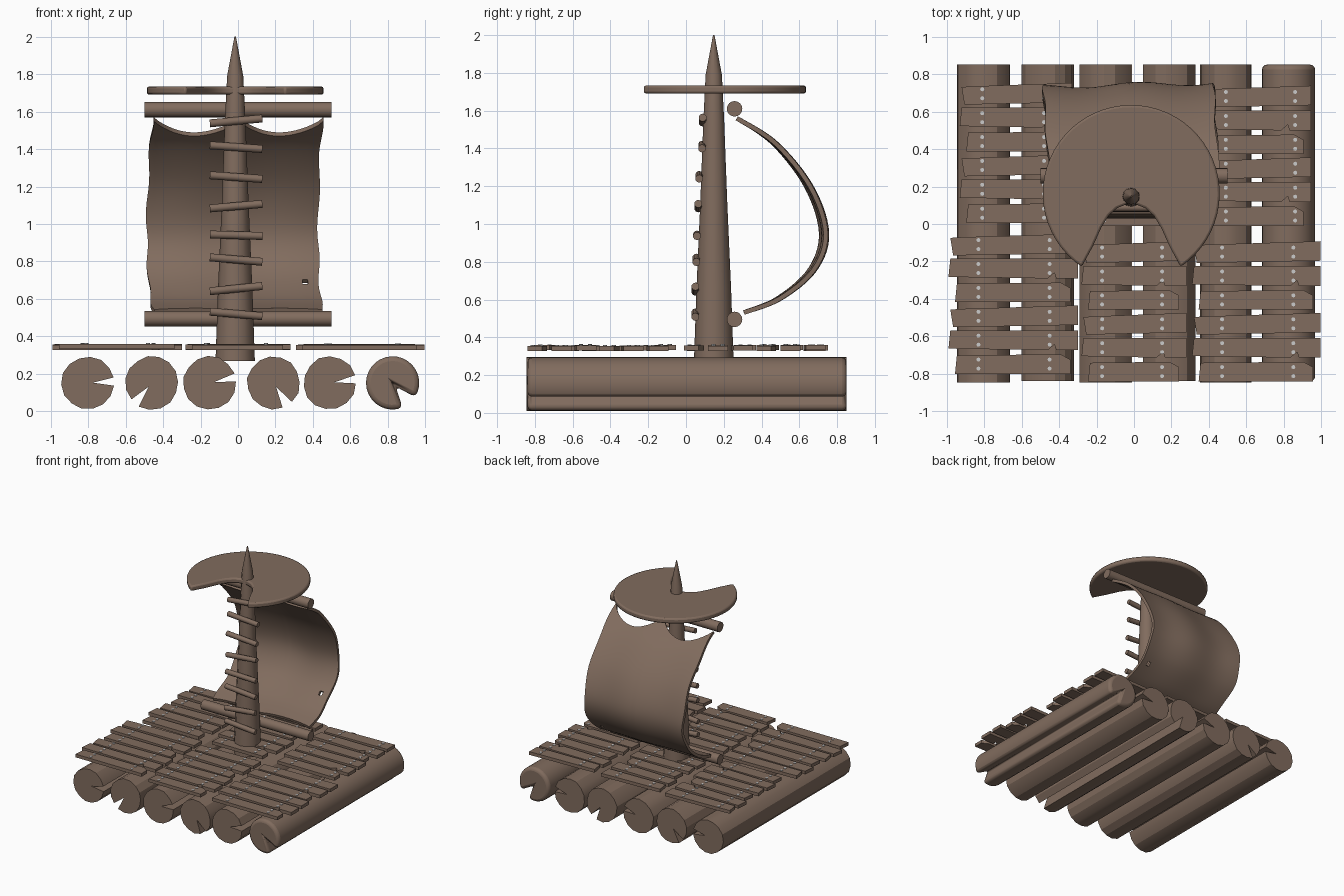
import bpy, bmesh, math, random
from mathutils import Vector, Matrix

if "Cube" in bpy.data.objects:
    bpy.data.objects.remove(bpy.data.objects["Cube"])
random.seed(4)


def material(name, rgb):
    m = bpy.data.materials.new(name)
    m.diffuse_color = (*rgb, 1)
    m.use_nodes = True
    m.node_tree.nodes["Principled BSDF"].inputs["Base Color"].default_value = m.diffuse_color
    return m


WOOD = material("brown_wood", (0.22, 0.15, 0.112))
NAIL = material("pale_nail", (0.6, 0.6, 0.6))


def finish(bm, name, mat=WOOD, angle=30):
    bmesh.ops.recalc_face_normals(bm, faces=bm.faces)
    me = bpy.data.meshes.new(name)
    bm.to_mesh(me)
    bm.free()
    ob = bpy.data.objects.new(name, me)
    bpy.context.collection.objects.link(ob)
    me.materials.append(mat)
    if angle:
        bpy.ops.object.select_all(action='DESELECT')
        ob.select_set(True)
        bpy.context.view_layer.objects.active = ob
        bpy.ops.object.shade_smooth_by_angle(angle=math.radians(angle))
    return ob


def prism(bm, pts, vec):
    """Extrude a closed outline of 3D points along vec."""
    f = bm.faces.new([bm.verts.new(p) for p in pts])
    r = bmesh.ops.extrude_face_region(bm, geom=[f], use_keep_orig=True)
    vs = [g for g in r['geom'] if isinstance(g, bmesh.types.BMVert)]
    bmesh.ops.translate(bm, verts=vs, vec=vec)


def rod(bm, a, b, r, sides=12):
    a, b = Vector(a), Vector(b)
    d = b - a
    m = Matrix.Translation((a + b) / 2) @ d.to_track_quat('Z', 'Y').to_matrix().to_4x4()
    bmesh.ops.create_cone(bm, cap_ends=True, segments=sides, radius1=r, radius2=r,
                          depth=d.length, matrix=m)


def bevel(ob, width, segs=2):
    m = ob.modifiers.new("rounding", 'BEVEL')
    m.width, m.segments = width, segs


# logs: x, direction of the split, half angle of the split
LOGS = [(-0.80, 3, 9), (-0.46, 230, 11), (-0.15, 12, 9),
        (0.19, -58, 12), (0.49, 8, 9), (0.825, -50, 18)]
for i, (x, ang, half) in enumerate(LOGS):
    bm = bmesh.new()
    n = 26 if i == 5 else 14
    cx, cz = x, 0.152
    a0, span = ang + half, 360 - 2 * half
    pts = []
    for k in range(n + 1):
        a = math.radians(a0 + span * k / n)
        r = 0.142 if i == 5 else 0.142 + random.uniform(-0.004, 0.003)
        pts.append((cx + r * math.cos(a), -0.845 + 0.006 * (i % 2), cz + r * math.sin(a)))
    a = math.radians(ang)
    pts.append((cx + 0.025 * math.cos(a), pts[0][1], cz + 0.025 * math.sin(a)))
    prism(bm, pts, (0, 1.695 - 0.006 * (i % 2), 0))
    ob = finish(bm, f"log_{i + 1}", angle=35 if i == 5 else 24)
    if i == 5:
        bevel(ob, 0.025, 3)

# deck planks: left x, right x, first row y, nail x positions
GROUPS = [(-0.93, -0.33, 0.695, (-0.81, -0.48)), (-0.27, 0.275, 0.68, (-0.16, 0.15)),
          (0.34, 0.945, 0.68, (0.49, 0.86)), (-0.99, -0.30, -0.11, (-0.83, -0.45)),
          (-0.28, 0.28, -0.15, (-0.17, 0.15)), (0.31, 0.995, -0.15, (0.47, 0.85))]
nails = bmesh.new()
for g, (x0, x1, y0, nx) in enumerate(GROUPS):
    bm = bmesh.new()
    for row in range(6):
        y, t = y0 - 0.1275 * row, row % 3
        w = (0.058, 0.053, 0.052)[t]
        l, r = x0 + (0.01, 0, 0.035)[t], x1 - (0, 0, 0.04)[t]
        z = 0.33 + random.uniform(-0.003, 0.003)
        if t == 0:      # slanted, chipped left end
            out = [(l + .015, y - w), (r, y - w + .012), (r, y + w), (l + .07, y + w - .018), (l, y + w - .022)]
        elif t == 1:    # split on the right side
            out = [(l, y - w + .008), (r - .16, y - w), (r - .125, y - w + .03),
                   (r - .115, y - w), (r, y - w), (r, y + w), (l + .01, y + w)]
        else:           # chipped right corner
            out = [(l, y - w), (r, y - w), (r, y + w - .028), (r - .05, y + w), (l + .01, y + w - .005)]
        prism(bm, [(px, py, z) for px, py in out], (0, 0, 0.027))
        for x in nx:
            for s in (-1, 1):
                rod(nails, (x, y + s * 0.024, z + 0.02), (x, y + s * 0.024, z + 0.031), 0.011, 8)
    finish(bm, f"deck_planks_{g + 1}", angle=0)
finish(nails, "deck_nails", NAIL, 0)

# mast: stacked rings with a pointed tip
bm = bmesh.new()
MX, MY, N = -0.015, 0.147, 12
rings = [[bm.verts.new((MX + r * math.cos(2 * math.pi * k / N), MY + r * math.sin(2 * math.pi * k / N), z))
          for k in range(N)]
         for r, z in ((0.105, 0.27), (0.092, 0.65), (0.072, 1.1), (0.055, 1.55), (0.043, 1.79), (0.004, 2.0))]
for a, b in zip(rings, rings[1:]):
    for k in range(N):
        bm.faces.new((a[k], a[(k + 1) % N], b[(k + 1) % N], b[k]))
bm.faces.new(rings[0])
bm.faces.new(rings[-1])
finish(bm, "mast", angle=35)

# climbing rungs on the mast front
bm = bmesh.new()
for z, tilt, y in ((.52, -.012, .05), (.655, .014, .05), (.81, -.012, .055), (.94, -.004, .058),
                   (1.095, .012, .065), (1.25, -.01, .07), (1.41, -.01, .085), (1.55, .013, .088)):
    rod(bm, (-0.15, y, z - tilt), (0.13, y, z + tilt), 0.021, 10)
finish(bm, "mast_rungs", angle=40)

# upper and lower yards
for name, z in (("upper_yard", 1.61), ("lower_yard", 0.495)):
    bm = bmesh.new()
    rod(bm, (-0.5, 0.257, z), (0.5, 0.257, z), 0.041, 16)
    finish(bm, name, angle=40)

# sail: billowing profile (y, z), scalloped top, wavy sides
PROF = [Vector(p) for p in ((.275, 1.57), (.48, 1.435), (.665, 1.2), (.745, .95),
                            (.68, .75), (.50, .595), (.31, .52))]


def curve(points, u):
    f = min(max(u, 0), 0.9999) * (len(points) - 1)
    i, t = int(f), f - int(f)
    p0, p1 = points[max(i - 1, 0)], points[i]
    p2, p3 = points[i + 1], points[min(i + 2, len(points) - 1)]
    return 0.5 * (2 * p1 + (p2 - p0) * t + (2 * p0 - 5 * p1 + 4 * p2 - p3) * t * t
                  + (3 * p1 - p0 - 3 * p2 + p3) * t ** 3)


bm = bmesh.new()
COLS, ROWS = 32, 36
grid = []
for j in range(ROWS + 1):
    line = []
    for i in range(COLS + 1):
        s = 2 * i / COLS - 1
        arch = math.sin(math.pi * abs(s)) ** 0.6 if 0 < abs(s) < 1 else 0
        u0, u1 = 0.115 * arch, 1 - 0.03 * arch
        u = u0 + (u1 - u0) * j / ROWS
        p = curve(PROF, u)
        bulge = math.sin(math.pi * u)
        left = -0.45 - 0.035 * bulge + 0.006 * math.sin(u * 26)
        right = 0.455 - 0.03 * bulge + 0.006 * math.sin(u * 23)
        x = left + (right - left) * (s + 1) / 2
        y = p.x + bulge * (0.012 * math.sin(5 * s + 1) + 0.01 * s)
        line.append(bm.verts.new((x, y, p.y)))
    grid.append(line)
for j in range(ROWS):
    for i in range(COLS):
        bm.faces.new((grid[j][i], grid[j][i + 1], grid[j + 1][i + 1], grid[j + 1][i]))
# small tear in the sail
hole = min(bm.faces, key=lambda f: (f.calc_center_median() - Vector((0.36, f.calc_center_median().y, 0.68))).length)
bmesh.ops.delete(bm, geom=[hole], context='FACES_ONLY')
bmesh.ops.recalc_face_normals(bm, faces=bm.faces)
bmesh.ops.solidify(bm, geom=bm.faces[:], thickness=0.024)
finish(bm, "sail", angle=50)

# crescent lookout platform
out = []
for k in range(49):
    a = math.radians(-56 + 292 * k / 48)
    out.append((MX + 0.472 * math.cos(a), 0.163 + 0.472 * math.sin(a)))
INNER = [(.205, -.12), (.16, -.02), (.12, .045), (.075, .085), (.03, .103)]
out += [(MX - x, y) for x, y in INNER] + [(MX + x, y) for x, y in reversed(INNER)]
bm = bmesh.new()
prism(bm, [(x, y, 1.69) for x, y in out], (0, 0, 0.044))
bevel(finish(bm, "lookout_platform", angle=40), 0.012, 2)
